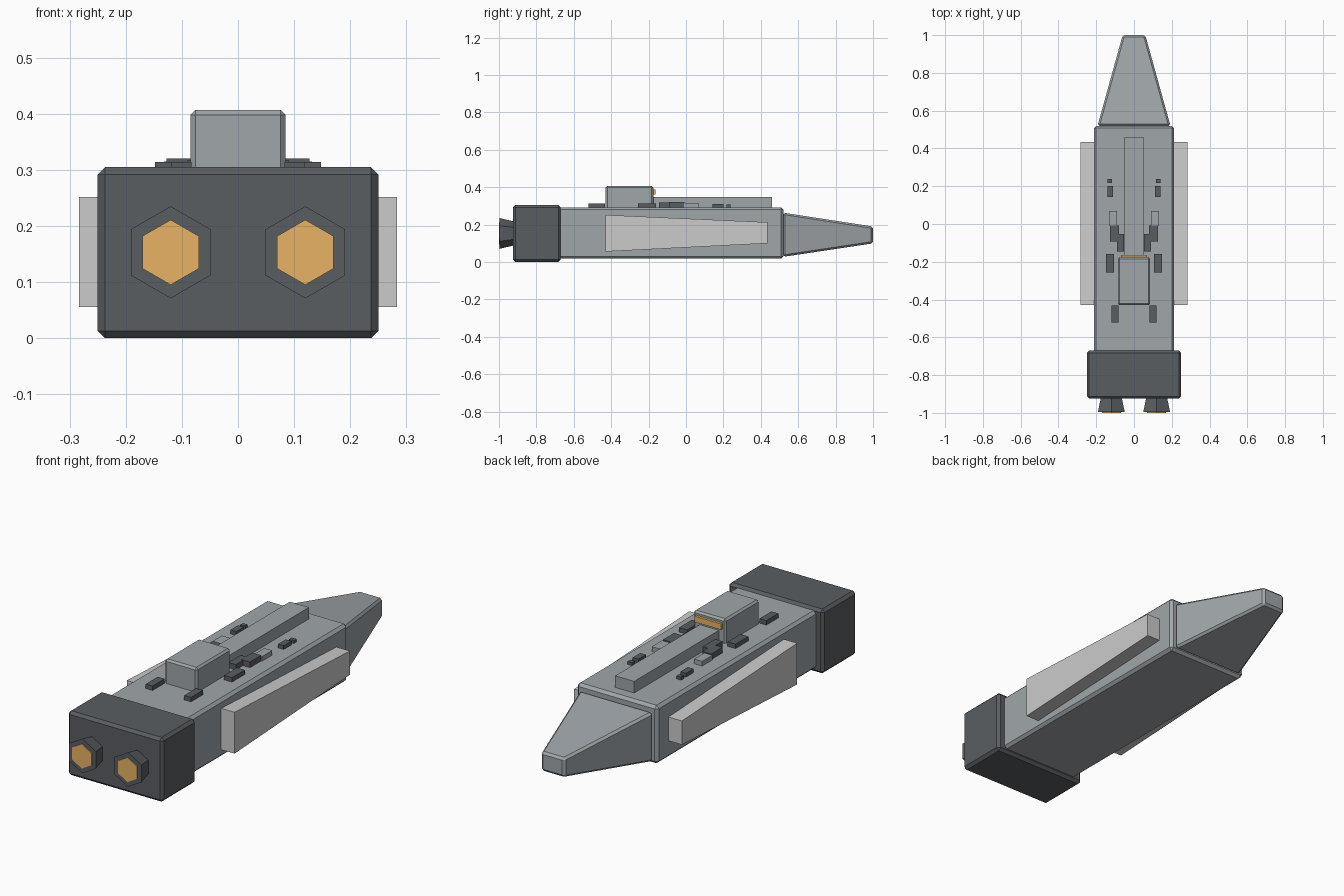
import bpy, bmesh, math
from mathutils import Matrix

if "Cube" in bpy.data.objects:
    bpy.data.objects.remove(bpy.data.objects["Cube"])


def material(name, rgb):
    m = bpy.data.materials.new(name)
    m.diffuse_color = (*rgb, 1)
    m.use_nodes = True
    m.node_tree.nodes["Principled BSDF"].inputs["Base Color"].default_value = m.diffuse_color
    return m


HULL = material("hull_grey", (0.35, 0.38, 0.40))
DARK = material("dark_grey", (0.10, 0.11, 0.12))
GLOW = material("amber_glow", (0.80, 0.45, 0.13))


def finish(name, bm, mat, bevel=0):
    bmesh.ops.recalc_face_normals(bm, faces=bm.faces)
    mesh = bpy.data.meshes.new(name)
    bm.to_mesh(mesh)
    bm.free()
    if mat:
        mesh.materials.append(mat)
    obj = bpy.data.objects.new(name, mesh)
    bpy.context.collection.objects.link(obj)
    if bevel:
        mod = obj.modifiers.new("chamfer", 'BEVEL')
        mod.width = bevel
        mod.segments = 1
    return obj


def taper(name, back, front, mat=None, bevel=0):
    """Block between two rectangles, each given as (y, x0, x1, z0, z1)."""
    bm = bmesh.new()
    bmesh.ops.create_cube(bm, size=1)
    for v in bm.verts:
        y, x0, x1, z0, z1 = front if v.co.y > 0 else back
        v.co = (x1 if v.co.x > 0 else x0, y, z1 if v.co.z > 0 else z0)
    return finish(name, bm, mat, bevel)


def box(name, x, y, z, mat=None, bevel=0):
    return taper(name, (y[0], *x, *z), (y[1], *x, *z), mat, bevel)


def hex_cone(name, x, y0, y1, r0, r1, mat):
    """Six-sided frustum along y with a corner pointing up."""
    bm = bmesh.new()
    bmesh.ops.create_cone(bm, cap_ends=True, segments=6, radius1=r1, radius2=r0,
                          depth=y1 - y0)
    bm.transform(Matrix.Translation((x, (y0 + y1) / 2, 0.153))
                 @ Matrix.Rotation(math.pi / 2, 4, 'X'))
    return finish(name, bm, mat)


# Main body
box("hull", (-0.213, 0.213), (-0.69, 0.52), (0.018, 0.293), HULL, 0.013)
taper("nose", (0.52, -0.193, 0.193, 0.028, 0.264),
      (1.0, -0.06, 0.06, 0.10, 0.19), HULL, 0.01)
box("engine_block", (-0.25, 0.25), (-0.925, -0.67), (0, 0.305), DARK, 0.013)

# Bridge, window and dorsal spine
box("bridge", (-0.085, 0.085), (-0.43, -0.175), (0.28, 0.407), HULL, 0.009)
box("bridge_window", (-0.07, 0.07), (-0.18, -0.163), (0.36, 0.388), GLOW)
box("dorsal_spine", (-0.05, 0.05), (-0.19, 0.46), (0.28, 0.348), HULL)

# Deck details, right side: x range, y range, top height, material
details = [
    ((0.116, 0.141), (0.217, 0.238), 0.307, DARK),
    ((0.110, 0.140), (0.143, 0.200), 0.311, DARK),
    ((0.090, 0.132), (-0.010, 0.068), 0.315, HULL),
    ((0.080, 0.127), (-0.092, -0.008), 0.320, DARK),
    ((0.053, 0.090), (-0.145, -0.053), 0.318, DARK),
    ((0.106, 0.148), (-0.256, -0.160), 0.314, DARK),
    ((0.083, 0.119), (-0.522, -0.432), 0.314, DARK),
]

# Mirrored parts
for side, s in (("left", -1), ("right", 1)):
    hex_cone(f"{side}_nozzle", s * 0.12, -0.996, -0.92, 0.064 + 0.018, 0.064, DARK)
    hex_cone(f"{side}_nozzle_glow", s * 0.12, -1.0, -0.985, 0.058, 0.058, GLOW)
    x0, x1 = sorted((s * 0.20, s * 0.283))
    taper(f"{side}_side_panel", (-0.43, x0, x1, 0.056, 0.252),
          (0.435, x0, x1, 0.10, 0.213))
    for i, (x, y, top, mat) in enumerate(details):
        box(f"{side}_deck_detail_{i + 1}", sorted((s * x[0], s * x[1])), y,
            (0.285, top), mat)
